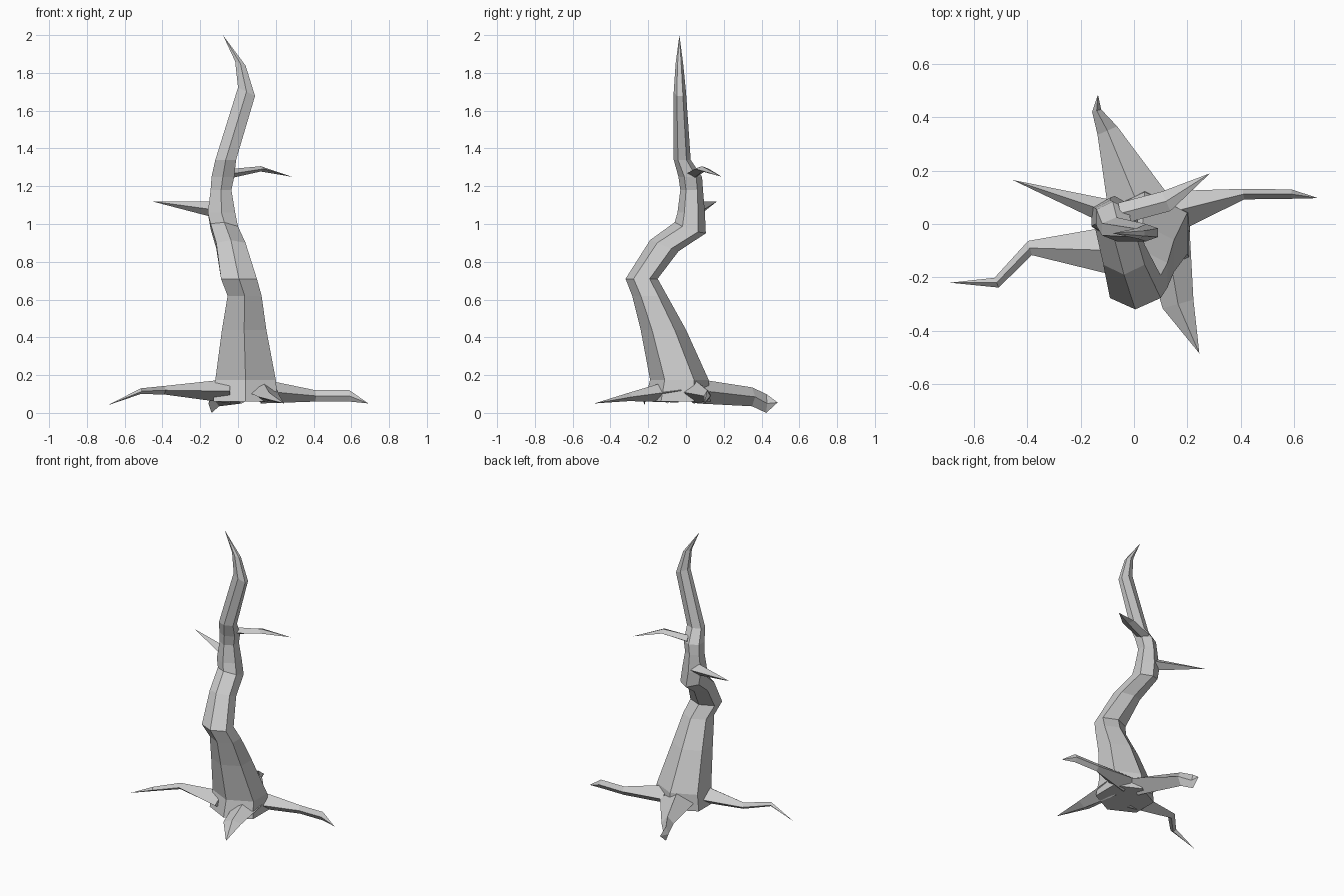
import bpy, bmesh, math
from mathutils import Vector


def loft(name, rings):
    """Skin a list of equal-sided rings, cap both ends, merge pointed tips."""
    bm = bmesh.new()
    rows = [[bm.verts.new(p) for p in r] for r in rings]
    n = len(rows[0])
    for a, b in zip(rows, rows[1:]):
        for i in range(n):
            j = (i + 1) % n
            bm.faces.new((a[i], a[j], b[j], b[i]))
    bm.faces.new(rows[0][::-1])
    bm.faces.new(rows[-1])
    bmesh.ops.remove_doubles(bm, verts=bm.verts[:], dist=0.0005)
    bmesh.ops.recalc_face_normals(bm, faces=bm.faces[:])
    me = bpy.data.meshes.new(name)
    bm.to_mesh(me)
    bm.free()
    ob = bpy.data.objects.new(name, me)
    bpy.context.collection.objects.link(ob)
    return ob


def slab(x0, x1, y0, y1, z, tx=0, ty=0):
    """Six-sided trunk ring filling the given extents, tilted by tx and ty."""
    ring = []
    for k in range(6):
        a = math.radians(30 + 60 * k)
        dx = math.cos(a) / 0.866 * (x1 - x0) / 2
        dy = math.sin(a) * (y1 - y0) / 2
        ring.append(((x0 + x1) / 2 + dx, (y0 + y1) / 2 + dy, z + tx * dx + ty * dy))
    return ring


def limb(name, path):
    """Four-sided tapering limb; path points are x, y, z, width, height."""
    pts = [Vector(p[:3]) for p in path]
    rings = []
    for i, (p, s) in enumerate(zip(pts, path)):
        t = pts[min(i + 1, len(pts) - 1)] - pts[max(i - 1, 0)]
        side = Vector((-t.y, t.x, 0)).normalized() * s[3] / 2
        up = Vector((0, 0, s[4] / 2))
        rings.append([p + side, p + up, p - side, p - up])
    return loft(name, rings)


# Twisting trunk
loft("trunk", [slab(*r) for r in [
    (-0.13, 0.21, -0.22, 0.13, 0.06),
    (-0.12, 0.20, -0.19, 0.12, 0.175),
    (-0.085, 0.15, -0.24, 0.00, 0.44),
    (-0.055, 0.125, -0.285, -0.10, 0.62),
    (-0.09, 0.10, -0.32, -0.15, 0.71),
    (-0.115, 0.04, -0.19, -0.04, 0.885, 0, -0.4),
    (-0.145, 0.00, -0.06, 0.105, 0.98, -0.1, -0.35),
    (-0.16, -0.015, -0.045, 0.10, 1.06),
    (-0.145, -0.035, -0.03, 0.09, 1.18),
    (-0.14, -0.02, -0.04, 0.085, 1.25),
    (-0.12, -0.01, -0.065, 0.025, 1.34),
    (0.00, 0.09, -0.065, 0.00, 1.70, -0.5),
    (-0.015, 0.04, -0.055, -0.015, 1.85, -0.4),
    (-0.08, -0.08, -0.035, -0.035, 2.0)]])

# Spreading roots
limb("left_root", [
    (-0.04, -0.10, 0.115, 0.20, 0.13), (-0.39, -0.09, 0.12, 0.055, 0.045),
    (-0.515, -0.22, 0.115, 0.04, 0.03), (-0.69, -0.22, 0.04, 0, 0)])
limb("right_root", [
    (0.12, 0.04, 0.115, 0.17, 0.13), (0.41, 0.112, 0.09, 0.04, 0.06),
    (0.59, 0.112, 0.09, 0.035, 0.06), (0.69, 0.097, 0.05, 0, 0)])
limb("back_root", [
    (0.02, 0.06, 0.115, 0.24, 0.13), (-0.10, 0.35, 0.085, 0.08, 0.10),
    (-0.14, 0.425, 0.05, 0.035, 0.10), (-0.135, 0.485, 0.055, 0, 0)])
limb("front_root", [
    (0.12, -0.04, 0.12, 0.18, 0.13), (0.165, -0.30, 0.085, 0.12, 0.045),
    (0.245, -0.485, 0.05, 0, 0)])

# Broken side branches
limb("left_branch", [
    (-0.11, 0.05, 1.075, 0.09, 0.09), (-0.455, 0.165, 1.12, 0, 0)])
limb("right_branch", [
    (-0.05, 0.04, 1.265, 0.08, 0.05), (0.12, 0.085, 1.292, 0.08, 0.028),
    (0.285, 0.19, 1.25, 0, 0)])
